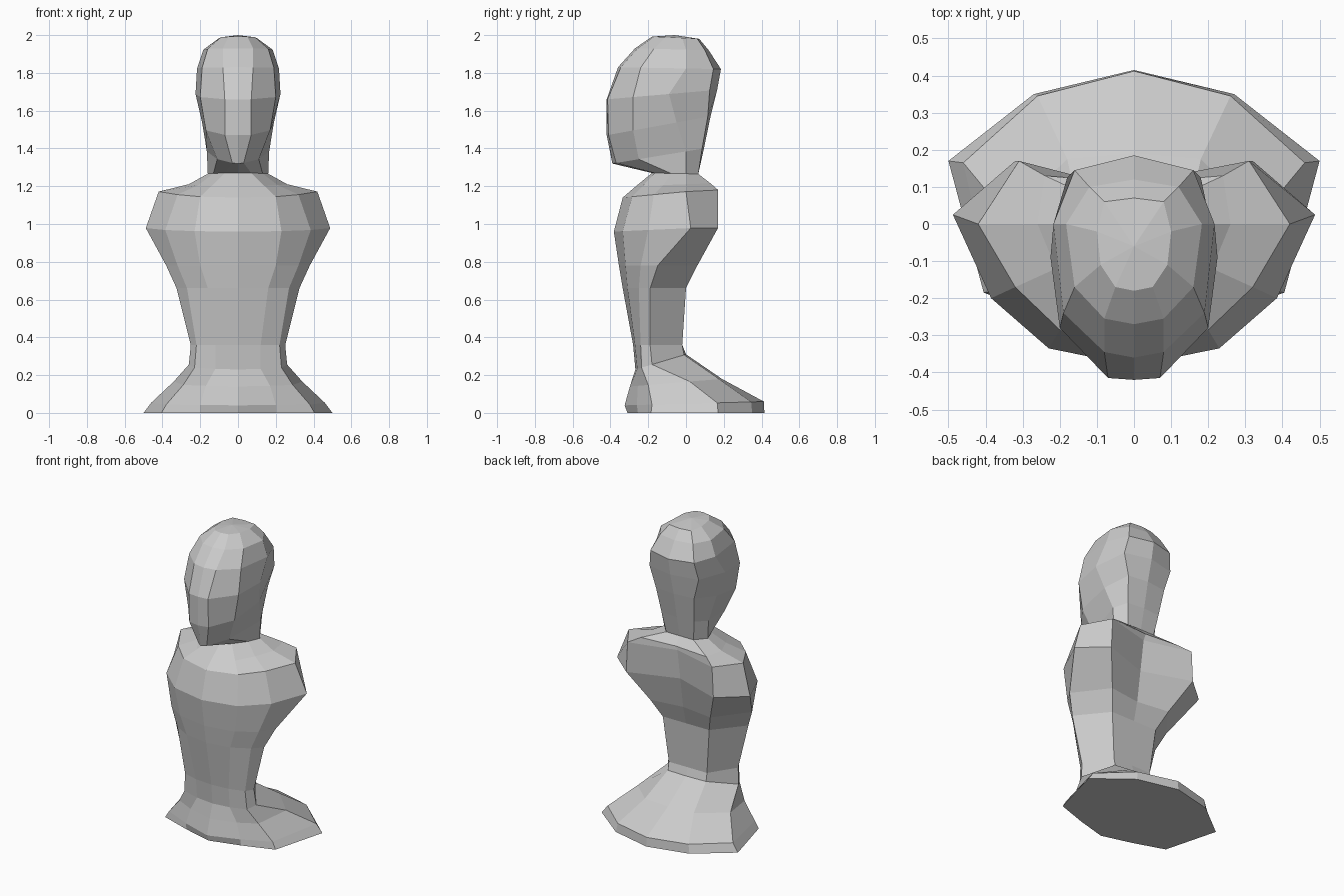
import bpy, bmesh

# Each ring: (z front, z back, y front, x and y of four points round one side, y back)
WAIST = (0.23, 0.31, -0.268, 0.12, -0.258, 0.23, -0.235, 0.26, -0.18, 0.14, -0.01, 0.0)
NECK = (1.27, 1.265, -0.18, 0.07, -0.165, 0.13, -0.08, 0.16, 0.0, 0.1, 0.065, 0.065)

BASE = [
    (0.0, 0.0, -0.31, 0.2, -0.255, 0.405, -0.185, 0.5, 0.17, 0.27, 0.35, 0.415),
    (0.04, 0.06, -0.325, 0.2, -0.26, 0.38, -0.18, 0.46, 0.165, 0.26, 0.345, 0.412),
    (0.14, 0.18, -0.297, 0.17, -0.255, 0.29, -0.2, 0.34, 0.02, 0.18, 0.175, 0.19),
    WAIST,
]

TORSO = [
    WAIST,
    (0.36, 0.36, -0.28, 0.12, -0.27, 0.22, -0.24, 0.25, -0.19, 0.14, -0.02, -0.02),
    (0.66, 0.66, -0.335, 0.16, -0.31, 0.27, -0.25, 0.325, -0.19, 0.17, 0.0, 0.0),
    (0.78, 0.78, -0.355, 0.2, -0.32, 0.32, -0.24, 0.38, -0.15, 0.22, 0.06, 0.03),
    (0.96, 0.98, -0.382, 0.23, -0.335, 0.385, -0.2, 0.488, 0.025, 0.32, 0.17, 0.06),
    (1.14, 1.18, -0.335, 0.2, -0.285, 0.32, -0.17, 0.42, 0.0, 0.31, 0.17, 0.09),
    (1.2, 1.215, -0.265, 0.14, -0.23, 0.21, -0.12, 0.26, 0.0, 0.24, 0.13, 0.11),
    NECK,
]

HEAD = [
    NECK,
    (1.32, 1.4, -0.39, 0.03, -0.37, 0.11, -0.25, 0.165, 0.0, 0.12, 0.085, 0.095),
    (1.47, 1.57, -0.42, 0.07, -0.41, 0.17, -0.28, 0.19, -0.05, 0.14, 0.115, 0.13),
    (1.66, 1.71, -0.42, 0.07, -0.415, 0.2, -0.28, 0.225, -0.09, 0.18, 0.125, 0.165),
    (1.83, 1.82, -0.36, 0.08, -0.345, 0.19, -0.24, 0.217, 0.0, 0.16, 0.145, 0.185),
    (1.93, 1.92, -0.27, 0.08, -0.255, 0.16, -0.17, 0.183, 0.0, 0.12, 0.1, 0.12),
    (1.992, 1.98, -0.18, 0.05, -0.17, 0.09, -0.11, 0.1, -0.02, 0.08, 0.06, 0.07),
]


def full_ring(r):
    """Mirror a half ring and slope it from its front height to its back height."""
    zf, zb, yf, yb = r[0], r[1], r[2], r[-1]
    side = list(zip(r[3:11:2], r[4:11:2]))
    pts = [(0, yf)] + side + [(0, yb)] + [(-x, y) for x, y in reversed(side)]
    out = []
    for x, y in pts:
        t = min(1, max(0, (y - yf) / (yb - yf)))
        out.append((x, y, zf + (zb - zf) * t))
    return out


def loft(name, rings, cap_bottom=False, cap_top=False):
    """Skin the rings with flat quads."""
    bm = bmesh.new()
    loops = [[bm.verts.new(p) for p in full_ring(r)] for r in rings]
    n = len(loops[0])
    for a, b in zip(loops, loops[1:]):
        for i in range(n):
            j = (i + 1) % n
            bm.faces.new((a[i], a[j], b[j], b[i]))
    if cap_bottom:
        bm.faces.new(loops[0][::-1])
    if cap_top:
        # slightly domed crown
        top = bm.verts.new((0, -0.06, 2.0))
        for i in range(n):
            bm.faces.new((loops[-1][i], loops[-1][(i + 1) % n], top))
    mesh = bpy.data.meshes.new(name)
    bm.to_mesh(mesh)
    bm.free()
    obj = bpy.data.objects.new(name, mesh)
    bpy.context.collection.objects.link(obj)
    return obj


# Flared foot, torso with shoulders, and head with neck share their seam rings
loft("base", BASE, cap_bottom=True)
loft("torso", TORSO)
loft("head_and_neck", HEAD, cap_top=True)
